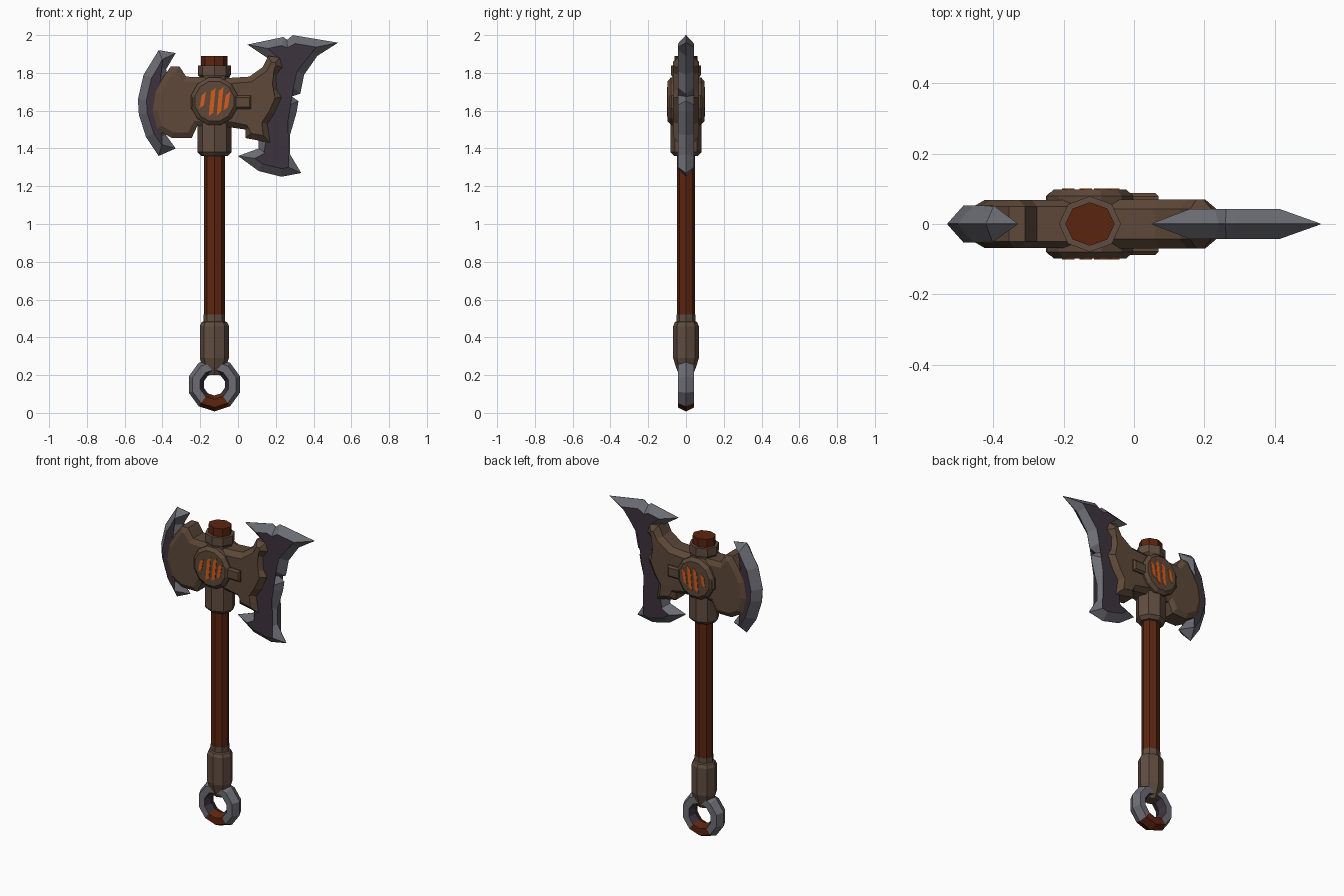
import bpy, bmesh
from math import sin, cos, pi, radians
from mathutils import Matrix, Vector

default = bpy.data.objects.get("Cube")
if default:
    bpy.data.objects.remove(default, do_unlink=True)

AXIS = -0.125  # x position of the haft


def material(name, rgb):
    mat = bpy.data.materials.new(name)
    mat.use_nodes = True
    mat.diffuse_color = (*rgb, 1)
    mat.node_tree.nodes["Principled BSDF"].inputs["Base Color"].default_value = (*rgb, 1)
    return mat


leather = material("brown leather", (0.11, 0.065, 0.04))
binding = material("grey brown binding", (0.115, 0.072, 0.05))
wood = material("red brown wood", (0.105, 0.018, 0.005))
steel = material("grey steel", (0.15, 0.15, 0.175))
dark = material("dark purple iron", (0.046, 0.033, 0.047))
glow = material("glowing orange", (0.68, 0.11, 0.01))


def finish(name, bm, *mats):
    bmesh.ops.recalc_face_normals(bm, faces=bm.faces[:])
    mesh = bpy.data.meshes.new(name)
    bm.to_mesh(mesh)
    bm.free()
    for mat in mats:
        mesh.materials.append(mat)
    obj = bpy.data.objects.new(name, mesh)
    bpy.context.collection.objects.link(obj)
    return obj


def bridge(bm, lower, upper):
    n = len(lower)
    return [bm.faces.new((lower[i], lower[(i + 1) % n], upper[(i + 1) % n], upper[i]))
            for i in range(n)]


def inset_outline(points, width):
    """Mitred inset of a clockwise outline; notches move by the plain width."""
    result = []
    for i, p in enumerate(points):
        before = (p - points[i - 1]).normalized()
        after = (points[(i + 1) % len(points)] - p).normalized()
        normals = [Vector((d.y, -d.x)) for d in (before, after)]
        middle = (normals[0] + normals[1]).normalized()
        convex = before.cross(after) < 0
        reach = width / max(middle.dot(normals[0]), 0.3) if convex else width
        result.append(p + middle * reach)
    return result


def plate(name, outline, width, edge, face, *mats):
    """Upright slab whose rim slopes from half-thickness edge to face."""
    outer = [Vector(p) for p in outline]
    inner = inset_outline(outer, width)
    bm = bmesh.new()
    rings = [[bm.verts.new((p.x, y, p.y)) for p in pts]
             for pts, y in ((inner, -face), (outer, -edge), (outer, edge), (inner, face))]
    for lower, upper in zip(rings, rings[1:]):
        bridge(bm, lower, upper)
    for ring in (rings[0], rings[-1]):
        cap = bm.faces.new(ring)
        cap.material_index = len(mats) - 1
    bmesh.ops.triangulate(bm, faces=[f for f in bm.faces if len(f.verts) > 4])
    return finish(name, bm, *mats)


def turned(name, profile, mat, depth=0.88, sides=8):
    """Faceted turned part around the haft from (radius, z) pairs."""
    bm = bmesh.new()
    rings = [[bm.verts.new((AXIS + r * cos(2 * pi * k / sides),
                            depth * r * sin(2 * pi * k / sides), z))
              for k in range(sides)] for r, z in profile]
    for lower, upper in zip(rings, rings[1:]):
        bridge(bm, lower, upper)
    bm.faces.new(rings[0])
    bm.faces.new(rings[-1])
    return finish(name, bm, mat)


# Haft with its bindings
turned("haft", [(0.055, 0.3), (0.055, 1.8), (0.07, 1.82), (0.07, 1.89)], wood)
turned("grip_sleeve", [(0.04, 0.2), (0.06, 0.24), (0.077, 0.29), (0.077, 0.46),
                       (0.067, 0.48), (0.057, 0.485), (0.057, 0.52)], binding)
turned("lower_collar", [(0.07, 1.36), (0.09, 1.38), (0.09, 1.6)], binding, 0.9)
turned("upper_collar", [(0.08, 1.74), (0.08, 1.78), (0.088, 1.79), (0.088, 1.84)], binding, 0.9)

# Pommel ring
bm = bmesh.new()
MAJOR, TUBE, STEPS = 0.1, 0.042, 10
loops = []
for k in range(STEPS):
    a = 2 * pi * k / STEPS - pi / 2
    loops.append([bm.verts.new(((MAJOR + TUBE * cos(b)) * cos(a), 1.2 * TUBE * sin(b),
                                (MAJOR + TUBE * cos(b)) * sin(a)))
                  for b in (j * pi / 3 for j in range(6))])
for k in range(STEPS):
    bridge(bm, loops[k - 1], loops[k])
for f in bm.faces:
    c = f.calc_center_median()
    if abs(c.x) < 0.045 and c.z < 0:
        f.material_index = 2
    elif Vector((c.x, c.z)).length < 0.09:
        f.material_index = 1
bm.transform(Matrix.Translation((AXIS, 0, 0.15)))
finish("pommel_ring", bm, steel, dark, wood)

# Hub drum and the crossbar through it
HUB_Z = 1.65
drum = [(AXIS + 0.127 * sin(a), HUB_Z + 0.13 * cos(a))
        for a in (2 * pi * (k + 0.5) / 12 for k in range(12))]
plate("hub", drum, 0.02, 0.08, 0.098, leather)
plate("hub_crossbar", [(-0.25, 1.68), (0.07, 1.68), (0.07, 1.61), (-0.25, 1.61)],
      0.01, 0.078, 0.088, leather)

# Leather-wrapped cheeks
plate("left_cheek",
      [(-0.1, 1.77), (0.06, 1.78), (0.13, 1.83), (0.16, 1.89), (0.22, 1.88),
       (0.235, 1.83), (0.2, 1.79), (0.205, 1.71), (0.23, 1.67), (0.19, 1.58),
       (0.155, 1.53), (0.17, 1.43), (0.04, 1.455), (0.04, 1.5), (-0.1, 1.52)],
      0.03, 0.042, 0.07, leather)
plate("right_cheek",
      [(-0.1, 1.52), (-0.215, 1.52), (-0.245, 1.455), (-0.35, 1.455), (-0.43, 1.5),
       (-0.455, 1.6), (-0.44, 1.7), (-0.4, 1.77), (-0.355, 1.835), (-0.31, 1.835),
       (-0.275, 1.78), (-0.1, 1.775)],
      0.03, 0.05, 0.068, leather)

# Large horned blade and the smaller crescent blade
plate("left_blade",
      [(0.05, 1.95), (0.24, 1.99), (0.26, 1.975), (0.29, 2), (0.53, 1.96),
       (0.42, 1.89), (0.35, 1.79), (0.33, 1.69), (0.285, 1.675), (0.32, 1.65),
       (0.31, 1.59), (0.275, 1.47), (0.275, 1.37), (0.335, 1.27), (0.23, 1.25),
       (0.11, 1.28), (0, 1.36), (0.11, 1.4), (0.1, 1.65), (0.17, 1.87)],
      0.042, 0.001, 0.042, steel, dark)
plate("right_blade",
      [(-0.42, 1.92), (-0.33, 1.905), (-0.38, 1.82), (-0.35, 1.65), (-0.38, 1.47),
       (-0.33, 1.4), (-0.42, 1.36), (-0.487, 1.46), (-0.525, 1.58), (-0.53, 1.66),
       (-0.5, 1.79)],
      0.045, 0.001, 0.052, steel, dark)

# Glowing slashes on both faces of the hub
for side, label in ((-1, "front"), (1, "back")):
    bm = bmesh.new()
    for x, low, high in ((-0.062, -0.03, 0.04), (-0.012, -0.07, 0.06),
                         (0.03, -0.065, 0.065), (0.066, -0.04, 0.04)):
        bar = bmesh.ops.create_cube(bm, size=1)["verts"]
        for v in bar:
            lean = 0.006 if v.co.z > 0 else -0.006
            v.co = (AXIS + x + lean + v.co.x * 0.024, side * 0.098 + v.co.y * 0.006,
                    HUB_Z + (high if v.co.z > 0 else low) + v.co.x * 0.02)
    finish(label + "_slashes", bm, glow)
